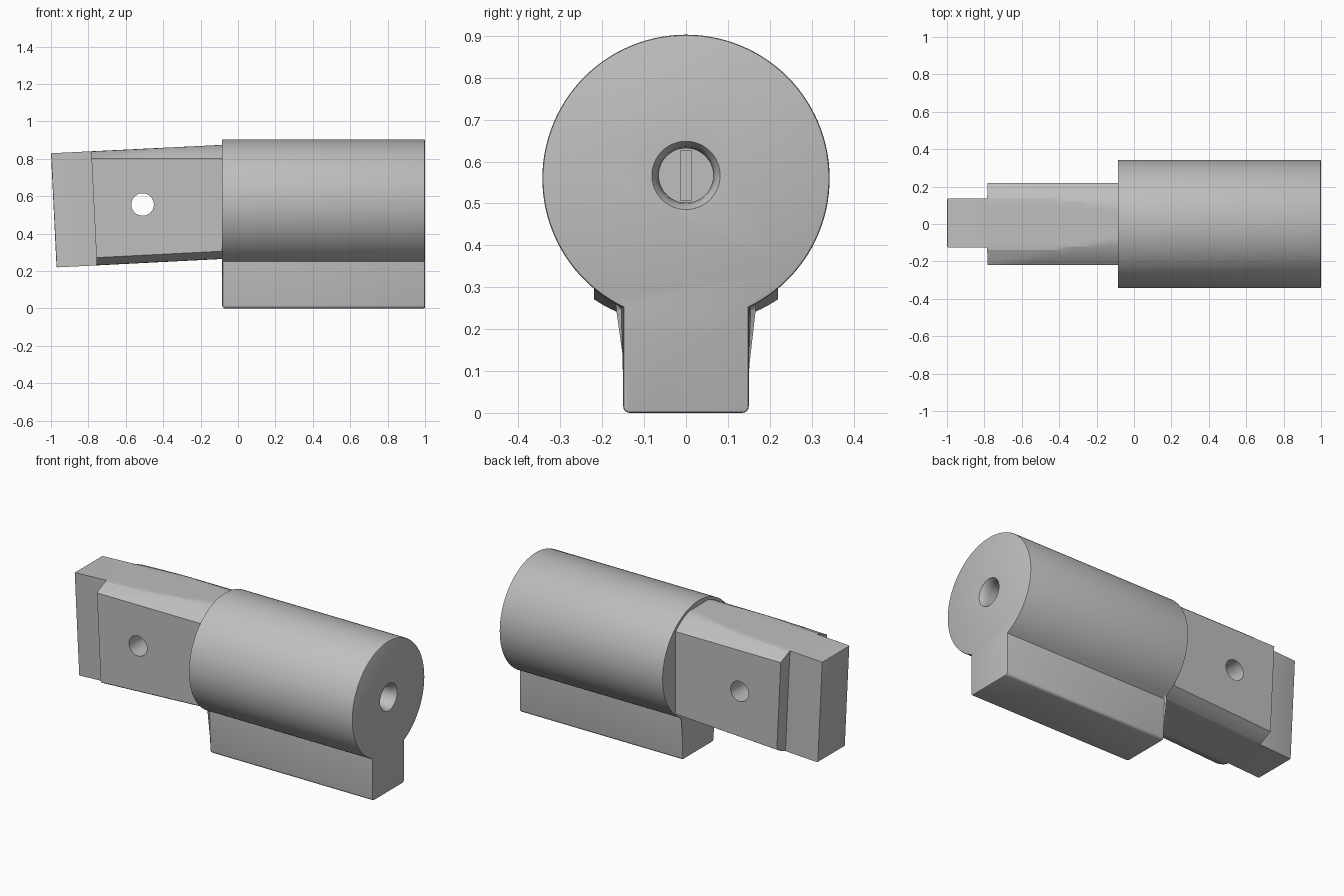
import bpy, bmesh, math

cube = bpy.data.objects.get("Cube")
if cube:
    bpy.data.objects.remove(cube, do_unlink=True)

grey = bpy.data.materials.new("plain_grey")
grey.use_nodes = True
GREY = (0.52, 0.52, 0.52, 1)
grey.diffuse_color = GREY
grey.node_tree.nodes["Principled BSDF"].inputs["Base Color"].default_value = GREY

TILT = 0.049          # slope of the arm
START = -0.085        # inner end of the housing
STEP = -0.785         # where the arm steps down to the tang


def finish(name, bm):
    bmesh.ops.recalc_face_normals(bm, faces=bm.faces)
    mesh = bpy.data.meshes.new(name)
    bm.to_mesh(mesh)
    bm.free()
    mesh.materials.append(grey)
    obj = bpy.data.objects.new(name, mesh)
    bpy.context.collection.objects.link(obj)
    return obj


def loft(rings):
    """Skin a list of closed rings of points and cap both ends."""
    bm = bmesh.new()
    rows = [[bm.verts.new(p) for p in ring] for ring in rings]
    n = len(rows[0])
    for a, b in zip(rows, rows[1:]):
        for i in range(n):
            j = (i + 1) % n
            bm.faces.new((a[i], a[j], b[j], b[i]))
    bm.faces.new(rows[0])
    bm.faces.new(rows[-1])
    return bm


def turned(name, axis, profile, centre, sides=48):
    """Round cutter along x or y from (position, radius) pairs."""
    cx, cy, cz = centre
    rings = []
    for pos, r in profile:
        ring = []
        for i in range(sides):
            t = math.tau * i / sides
            u, v = r * math.cos(t), r * math.sin(t)
            ring.append((pos, cy + u, cz + v) if axis == "x" else (cx + u, pos, cz + v))
        rings.append(ring)
    return finish(name, loft(rings))


def box(x0, x1, y0, y1, z0, z1):
    return loft([[(x, y0, z0), (x, y1, z0), (x, y1, z1), (x, y0, z1)] for x in (x0, x1)])


def cut(obj, cutter):
    cutter.hide_render = True
    mod = obj.modifiers.new("cut", "BOOLEAN")
    mod.operation = "DIFFERENCE"
    mod.solver = "EXACT"
    mod.object = cutter
    bpy.context.view_layer.objects.active = obj
    bpy.ops.object.modifier_apply(modifier=mod.name)
    bpy.data.objects.remove(cutter, do_unlink=True)


def smooth(obj, degrees=30):
    bpy.ops.object.select_all(action="DESELECT")
    obj.select_set(True)
    bpy.context.view_layer.objects.active = obj
    bpy.ops.object.shade_smooth_by_angle(angle=math.radians(degrees))


# Housing: round barrel with a rectangular foot, one keyhole profile
R, CZ, KEY = 0.343, 0.56, 0.15
half = math.asin(KEY / R)
profile = [(-KEY, 0), (KEY, 0)]
for i in range(97):
    t = half + (math.tau - 2 * half) * i / 96
    profile.append((R * math.sin(t), CZ - R * math.cos(t)))
bm = loft([[(x, y, z) for y, z in profile] for x in (START, 1.0)])


def edges_where(test):
    return [e for e in bm.edges if test(e)]


def rim(x):
    return lambda e: all(abs(v.co.x - x) < 1e-4 for v in e.verts)


def foot_edge(e):
    return all(v.co.z < 0.01 for v in e.verts) and abs(e.verts[0].co.x - e.verts[1].co.x) > 0.5


bmesh.ops.bevel(bm, geom=edges_where(lambda e: rim(START)(e) or foot_edge(e)),
                offset=0.016, segments=4, profile=0.5, affect="EDGES")
bmesh.ops.bevel(bm, geom=edges_where(rim(1.0)),
                offset=0.006, segments=2, profile=0.5, affect="EDGES")
housing = finish("housing", bm)

# Blind bore with a softened mouth and a narrow slot at its bottom
BORE_Z = 0.567
cut(housing, turned("bore_cutter", "x",
                    [(0.05, 0.065), (0.95, 0.065), (0.975, 0.068), (0.99, 0.075), (1.01, 0.088)],
                    (0, 0, BORE_Z)))
cut(housing, finish("slot_cutter", box(0.03, 0.06, -0.013, 0.013, BORE_Z - 0.06, BORE_Z + 0.06)))
smooth(housing)


# Arm: flat-sided body, rounded near the housing, bevelled along the tilted top and bottom
def top_plane(x):
    return 0.874 + TILT * (x - START)


def bottom_plane(x):
    return top_plane(x) - 0.61


def arm_ring(x, slant):
    ys = [0.22 * i / 11 for i in range(12)]
    upper, lower = [], []
    for y in ys:
        plane = top_plane(x)
        arc = CZ + math.sqrt(0.326 ** 2 - y * y)
        slope = max(0, y - 0.135)
        upper.append((y, min(plane - 0.45 * slope, arc)))
        lower.append((y, bottom_plane(x) + 0.32 * slope + 2 * slope ** 2))
    right = [(-y, z) for y, z in reversed(upper)]
    ring = right + upper[1:] + lower[::-1] + [(-y, z) for y, z in lower[1:]]
    # the outer end face leans with the arm
    return [(x + slant * TILT * (top_plane(x) - z), y, z) for y, z in ring]


COUNT = 14
arm = finish("arm_body", loft([
    arm_ring(STEP + (START + 0.01 - STEP) * i / COUNT, 1 - i / COUNT) for i in range(COUNT + 1)]))
cut(arm, turned("pin_hole_cutter", "y", [(-0.4, 0.06), (0.4, 0.06)], (-0.51, 0, 0.555)))
smooth(arm, 15)

# Tang: narrower slab at the outer end of the arm
bm = bmesh.new()
rings = []
for x in (-1.0, STEP):
    z1, z0 = top_plane(x), bottom_plane(x)
    lean = TILT * (z1 - z0)
    rings.append([(x + lean, -0.125, z0), (x + lean, 0.135, z0), (x, 0.135, z1), (x, -0.125, z1)])
bm.free()
bm = loft(rings)
outer = [e for e in bm.edges if all(v.co.x < -0.9 for v in e.verts)]
bmesh.ops.bevel(bm, geom=outer, offset=0.006, segments=2, profile=0.5, affect="EDGES")
smooth(finish("arm_tang", bm))
